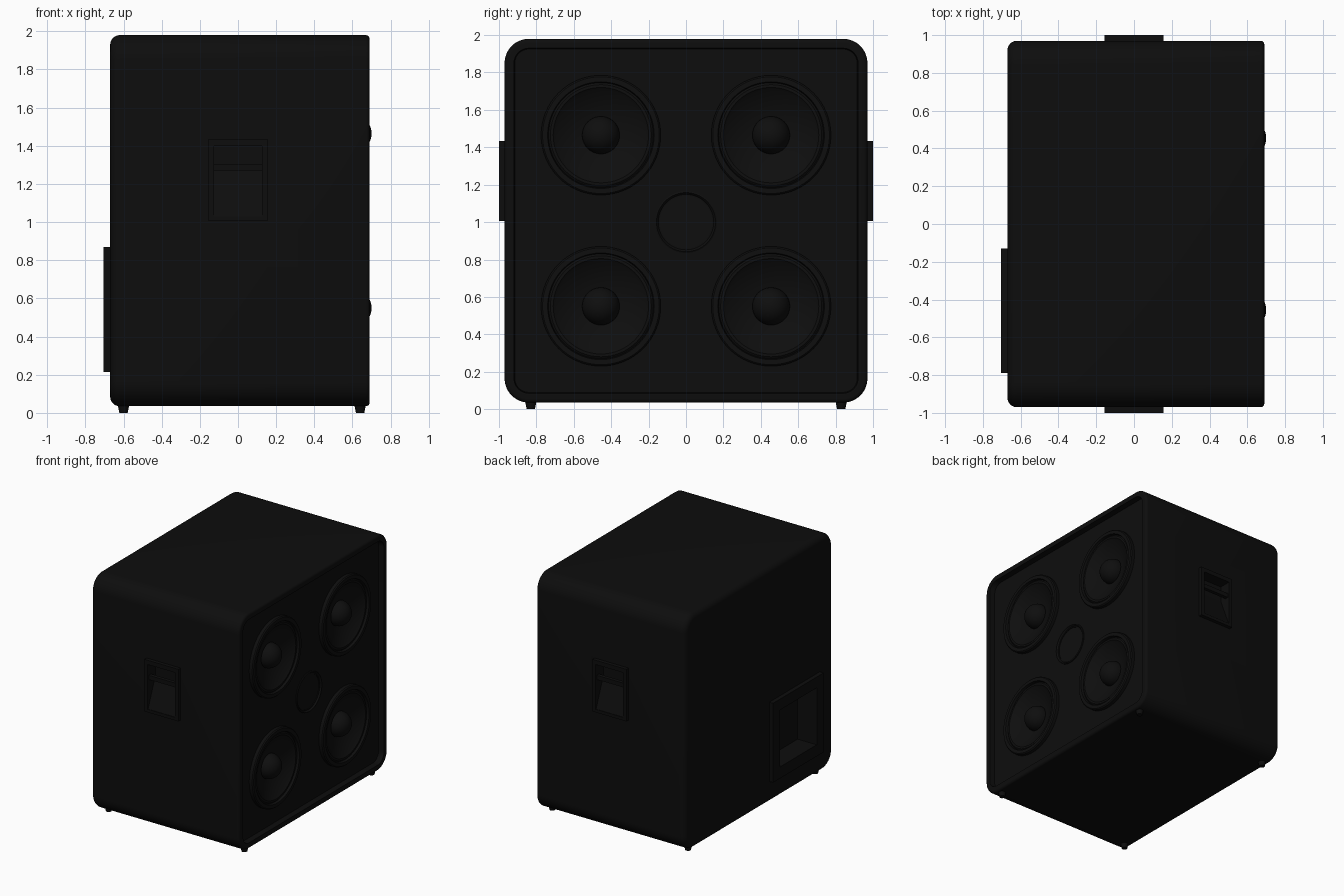
import bpy, bmesh, math
from mathutils import Vector

if "Cube" in bpy.data.objects:
    bpy.data.objects.remove(bpy.data.objects["Cube"])


def material(name, v):
    m = bpy.data.materials.new(name)
    m.diffuse_color = (v, v, v, 1)
    m.use_nodes = True
    m.node_tree.nodes["Principled BSDF"].inputs["Base Color"].default_value = m.diffuse_color
    return m


BLACK = material("cabinet black", 0.004)
CONE = material("speaker black", 0.0045)


def make(name, bm, mat=BLACK, smooth=True):
    bmesh.ops.recalc_face_normals(bm, faces=bm.faces[:])
    me = bpy.data.meshes.new(name)
    bm.to_mesh(me)
    bm.free()
    ob = bpy.data.objects.new(name, me)
    bpy.context.collection.objects.link(ob)
    me.materials.append(mat)
    if smooth:
        shade(ob)
    return ob


def shade(ob):
    bpy.ops.object.select_all(action='DESELECT')
    bpy.context.view_layer.objects.active = ob
    ob.select_set(True)
    bpy.ops.object.shade_smooth_by_angle(angle=math.radians(35))


def loft(bm, loops):
    rings = [[bm.verts.new(p) for p in l] for l in loops]
    n = len(rings[0])
    for a, b in zip(rings, rings[1:]):
        for i in range(n):
            bm.faces.new((a[i], a[(i + 1) % n], b[(i + 1) % n], b[i]))
    bm.faces.new(rings[0])
    bm.faces.new(rings[-1])


def lathe(name, profile, y, z, mat, n=64):
    # profile of (radius, x) turned about an axis along x
    bm = bmesh.new()
    loft(bm, [[(x, y + r * math.cos(2 * math.pi * i / n), z + r * math.sin(2 * math.pi * i / n))
               for i in range(n)] for r, x in profile])
    return make(name, bm, mat)


def box(name, x, y, z, smooth=False):
    bm = bmesh.new()
    loft(bm, [[(a, y[0], z[0]), (a, y[1], z[0]), (a, y[1], z[1]), (a, y[0], z[1])] for a in x])
    return make(name, bm, BLACK, smooth)


def prism(name, x, yz):
    bm = bmesh.new()
    loft(bm, [[(a, y, z) for y, z in yz] for a in x])
    return make(name, bm, BLACK, False)


def cut(ob, cutters):
    for c in cutters:
        m = ob.modifiers.new("cut", 'BOOLEAN')
        m.operation, m.solver, m.object = 'DIFFERENCE', 'EXACT', c
    bpy.context.view_layer.update()
    me = bpy.data.meshes.new_from_object(ob.evaluated_get(bpy.context.evaluated_depsgraph_get()))
    ob.modifiers.clear()
    ob.data = me
    shade(ob)


def section(x, inset):
    # rounded rectangle across the cabinet
    r = 0.13 - inset
    pts = []
    for k, (sy, sz) in enumerate(((1, 1), (-1, 1), (-1, -1), (1, -1))):
        for i in range(13):
            a = math.pi / 2 * (k + i / 12)
            pts.append((x, sy * 0.84 + r * math.cos(a), 1.0075 + sz * 0.8425 + r * math.sin(a)))
    return pts


# cabinet shell: rounded back edge, thin rim and recessed baffle
loops = []
for i in range(7):
    a = math.pi / 2 * i / 6
    loops.append(section(-0.62 - 0.05 * math.cos(a), 0.05 * (1 - math.sin(a))))
for i in range(5):
    a = math.pi / 2 * i / 4
    loops.append(section(0.67 + 0.02 * math.sin(a), 0.02 * (1 - math.cos(a))))
loops += [section(0.69, 0.05), section(0.645, 0.055)]
bm = bmesh.new()
loft(bm, loops)
cabinet = make("cabinet", bm)

# rear connector plate
plate = box("rear_panel", (-0.705, -0.66), (-0.79, -0.13), (0.215, 0.87))
rear_cut = box("rear_cutter", (-0.8, -0.53), (-0.70, -0.22), (0.31, 0.78))

cutters = [rear_cut]
spots = [(y, z) for y in (-0.455, 0.455) for z in (0.55, 1.465)]
for y, z in spots:
    cutters.append(lathe("speaker_cutter", [(0.30, 0.5), (0.30, 0.8)], y, z, BLACK))
cutters.append(lathe("port_cutter", [(0.14, 0.35), (0.14, 0.8)], 0, 1.0, BLACK))

# side handles: plate, sloping pocket and grip bar
for s, side in ((-1, "front"), (1, "back")):
    hp = box(side + "_handle_plate", (-0.155, 0.155), sorted((s * 0.96, s * 1.0)), (1.005, 1.435))
    pocket = prism(side + "_handle_cutter", (-0.125, 0.125),
                   [(s * 1.05, 1.03), (s * 0.995, 1.03), (s * 0.90, 1.27), (s * 0.90, 1.40), (s * 1.05, 1.40)])
    cut(hp, [pocket])
    cutters.append(pocket)
    box(side + "_handle_grip", (-0.13, 0.13), sorted((s * 0.955, s * 0.985)), (1.27, 1.305))

cut(plate, [rear_cut])
cut(cabinet, cutters)
for c in cutters:
    bpy.data.objects.remove(c)

# speakers: frame ring, surround and cone, then dust dome
for y, z in spots:
    lathe("speaker_cone", [(0.30, 0.52), (0.32, 0.64), (0.32, 0.672), (0.312, 0.68), (0.285, 0.68),
                           (0.28, 0.66), (0.27, 0.668), (0.255, 0.668), (0.24, 0.655), (0.10, 0.59)], y, z, CONE)
    lathe("dust_dome", [(0.1 * math.cos(math.pi / 2 * i / 10) + 0.0005, 0.60 + 0.1 * math.sin(math.pi / 2 * i / 10))
                        for i in range(11)], y, z, CONE, 40)

# flared ring around the central port
lathe("port_flare", [(0.165, 0.64), (0.165, 0.652), (0.158, 0.656), (0.148, 0.645), (0.14, 0.61),
                     (0.138, 0.36)], 0, 1.0, CONE)

# tapered feet
for x in (-0.60, 0.64):
    for y in (-0.83, 0.83):
        bm = bmesh.new()
        loft(bm, [[(x + r * math.cos(math.pi * i / 12), y + r * math.sin(math.pi * i / 12), z)
                   for i in range(24)] for r, z in ((0.022, 0), (0.032, 0.05))])
        make("foot", bm)
